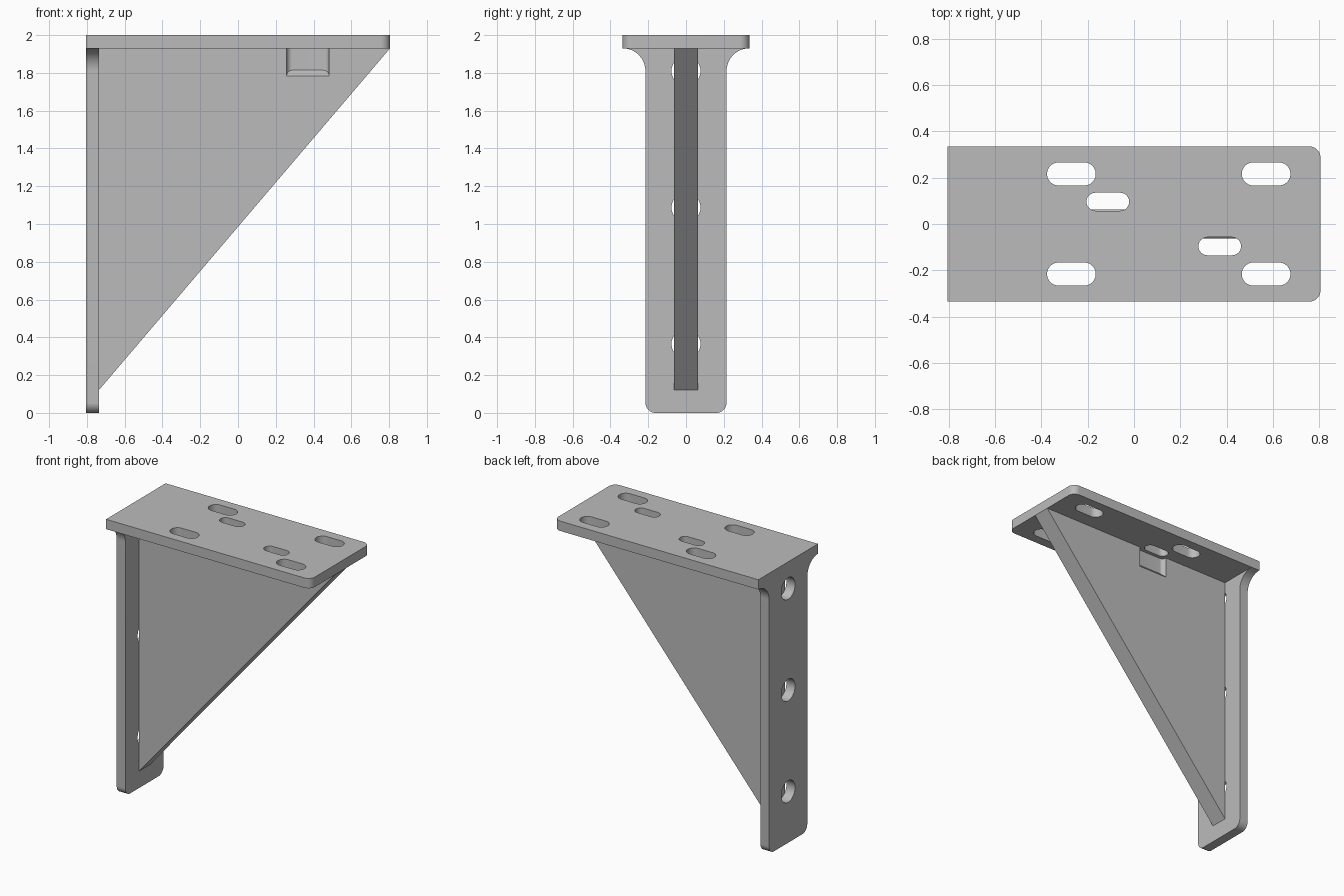
import bpy, bmesh
from math import cos, sin, pi
from mathutils import Vector

cube = bpy.data.objects.get("Cube")
if cube:
    bpy.data.objects.remove(cube, do_unlink=True)

grey = bpy.data.materials.new("light grey")
grey.use_nodes = True
COLOUR = (0.5, 0.5, 0.5, 1)
grey.diffuse_color = COLOUR
grey.node_tree.nodes["Principled BSDF"].inputs["Base Color"].default_value = COLOUR


def arc(cx, cy, r, start, end, steps=12):
    """Points along an arc, angles in quarter turns."""
    angles = [(start + (end - start) * i / steps) * pi / 2 for i in range(steps + 1)]
    return [(cx + r * cos(a), cy + r * sin(a)) for a in angles]


def stadium(cx, cy, length, r):
    """Slot outline along the first axis."""
    h = length / 2 - r
    return arc(cx + h, cy, r, -1, 1, 20) + arc(cx - h, cy, r, 1, 3, 20)


def prism(name, outline, axis, low, high):
    """Extrude an outline along x, y or z between two levels."""
    place = {"x": lambda a, b, c: (c, a, b),
             "y": lambda a, b, c: (a, c, b),
             "z": lambda a, b, c: (a, b, c)}[axis]
    bm = bmesh.new()
    base = bm.faces.new([bm.verts.new(place(a, b, low)) for a, b in outline])
    extruded = bmesh.ops.extrude_face_region(bm, geom=[base])
    top = [v for v in extruded["geom"] if isinstance(v, bmesh.types.BMVert)]
    bmesh.ops.translate(bm, verts=top, vec=Vector(place(0, 0, high - low)))
    bmesh.ops.recalc_face_normals(bm, faces=bm.faces)
    mesh = bpy.data.meshes.new(name)
    bm.to_mesh(mesh)
    bm.free()
    mesh.materials.append(grey)
    ob = bpy.data.objects.new(name, mesh)
    bpy.context.collection.objects.link(ob)
    return ob


def cut(ob, cutters):
    """Subtract the cutters, then remove them."""
    bpy.context.view_layer.objects.active = ob
    for cutter in cutters:
        mod = ob.modifiers.new("cut", "BOOLEAN")
        mod.operation = "DIFFERENCE"
        mod.solver = "EXACT"
        mod.object = cutter
        bpy.ops.object.modifier_apply(modifier=mod.name)
        bpy.data.objects.remove(cutter, do_unlink=True)


END, HALF, UNDER = 0.805, 0.335, 1.93   # plate end, half width, underside
INNER, STEM, RIB = -0.737, 0.215, 0.0625  # wall face, half wall, half rib

# Top plate with rounded outer corners and six slots
r = 0.05
top_plate = prism("top_plate",
                  [(-END, HALF), (-END, -HALF)]
                  + arc(END - r, r - HALF, r, -1, 0)
                  + arc(END - r, HALF - r, r, 0, 1), "z", UNDER, 2)
slots = [stadium(x, y, 0.21, 0.05) for x in (-0.27, 0.57) for y in (-0.216, 0.216)]
screw_slots = [(0.37, -1), (-0.113, 1)]   # position along x, side of the rib
slots += [stadium(x, s * 0.096, 0.184, 0.039) for x, s in screw_slots]
cut(top_plate, [prism("slot_cutter", s, "z", 1.9, 2.1) for s in slots])

# Wall plate, flared at the top and rounded at the bottom
r, flare = 0.055, HALF - STEM
half = arc(STEM - r, r, r, -1, 0) + arc(HALF, UNDER - flare, flare, 2, 1, 16)
wall_plate = prism("wall_plate", half + [(-y, z) for y, z in reversed(half)],
                   "x", -END, INNER)
cut(wall_plate, [prism("hole_cutter", arc(0, z, 0.077, 0, 4, 48)[:-1], "x", -0.9, -0.7)
                 for z in (0.365, 1.087, 1.81)])

# Triangular rib
rib = prism("triangular_rib", [(INNER, 0.12), (END, UNDER), (INNER, UNDER)],
            "y", -RIB, RIB)

# Screw pockets in the rib sides, with a sloping floor
pockets = []
depth, r, w = 0.031, 0.03, 0.1125
for x, side in screw_slots:
    inner = RIB - depth
    outline = ([(x + w, 0.16), (x - w, 0.16)]
               + arc(x - w + r, inner + r, r, 2, 3)
               + arc(x + w - r, inner + r, r, 3, 4))
    pocket = prism("pocket_cutter", [(a, side * b) for a, b in outline], "z", 1.783, 2)
    for v in pocket.data.vertices:
        if v.co.z < UNDER:
            v.co.z += RIB - abs(v.co.y)
    pockets.append(pocket)
cut(rib, pockets)

# Smooth rounded walls, keep edges sharp
bpy.ops.object.select_all(action="DESELECT")
for ob in (top_plate, wall_plate, rib):
    ob.select_set(True)
bpy.context.view_layer.objects.active = rib
bpy.ops.object.shade_smooth_by_angle(angle=pi / 6)
